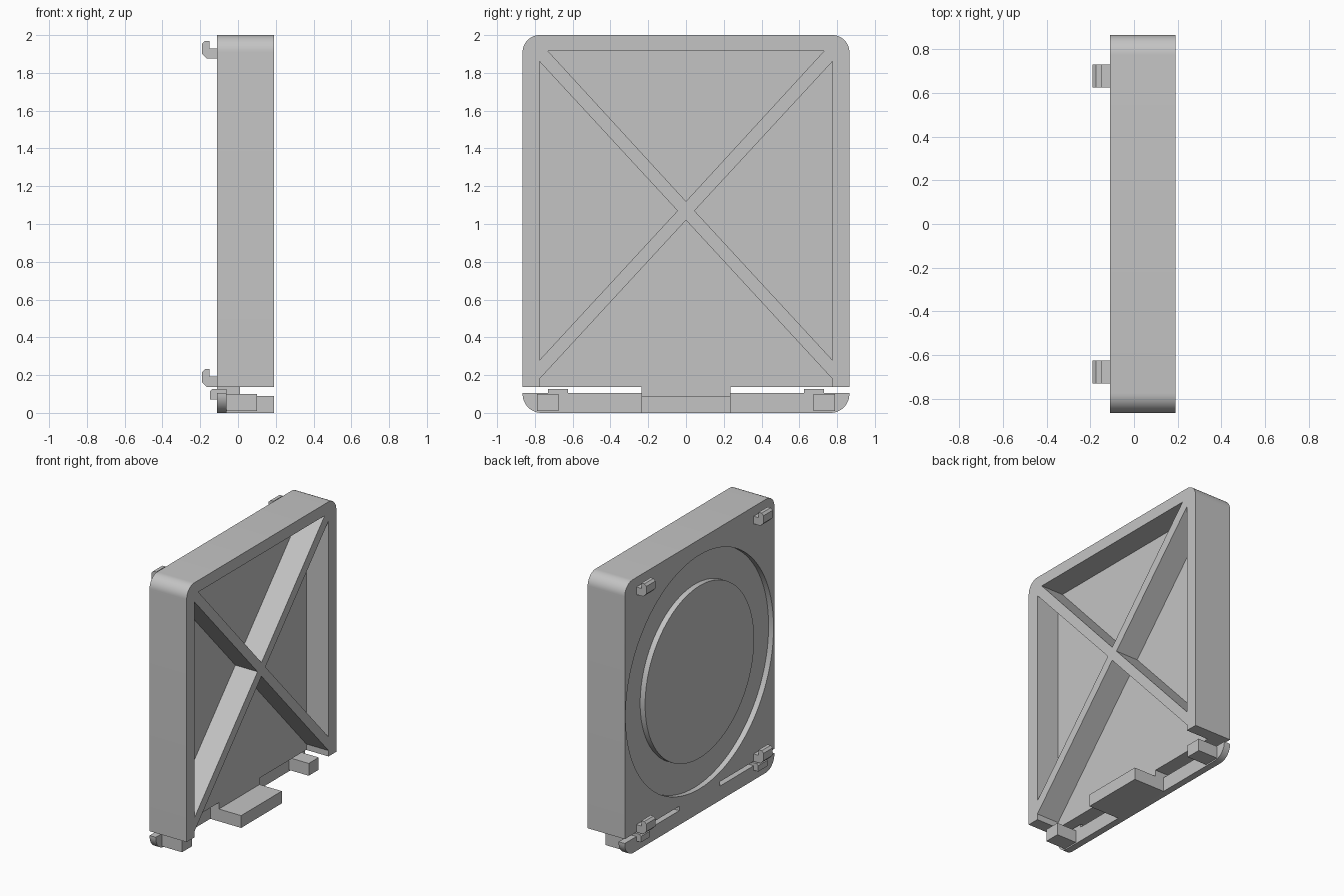
import bpy, bmesh, math
from mathutils import Vector

cube = bpy.data.objects.get("Cube")
if cube:
    bpy.data.objects.remove(cube, do_unlink=True)

grey = bpy.data.materials.new("light grey plastic")
grey.use_nodes = True
GREY = (0.55, 0.55, 0.55, 1)
grey.diffuse_color = GREY
grey.node_tree.nodes["Principled BSDF"].inputs["Base Color"].default_value = GREY


def finish(name, bm):
    bmesh.ops.recalc_face_normals(bm, faces=bm.faces[:])
    mesh = bpy.data.meshes.new(name)
    bm.to_mesh(mesh)
    bm.free()
    mesh.materials.append(grey)
    ob = bpy.data.objects.new(name, mesh)
    bpy.context.collection.objects.link(ob)
    return ob


def prism(name, points, low, high, axis="x"):
    """Extrude a (y, z) profile along x, or an (x, z) profile along y."""
    bm = bmesh.new()
    place = (lambda a, b: (low, a, b)) if axis == "x" else (lambda a, b: (a, low, b))
    face = bm.faces.new([bm.verts.new(place(a, b)) for a, b in points])
    moved = bmesh.ops.extrude_face_region(bm, geom=[face])["geom"]
    step = Vector((high - low, 0, 0) if axis == "x" else (0, high - low, 0))
    bmesh.ops.translate(bm, vec=step, verts=[v for v in moved if isinstance(v, bmesh.types.BMVert)])
    return finish(name, bm)


def rect(a0, a1, b0, b1):
    return [(a0, b0), (a1, b0), (a1, b1), (a0, b1)]


def arc(cy, cz, r, start, steps=12):
    angles = [math.radians(start + 90 * i / steps) for i in range(steps + 1)]
    return [(cy + r * math.cos(t), cz + r * math.sin(t)) for t in angles]


def ring(name, inner, outer, cz, x0, x1, count=96):
    """Annular solid around the x axis."""
    bm = bmesh.new()
    section = [(inner, x0), (outer, x0), (outer, x1), (inner, x1)]
    loops = []
    for i in range(count):
        t = 2 * math.pi * i / count
        loops.append([bm.verts.new((x, r * math.cos(t), cz + r * math.sin(t))) for r, x in section])
    for i in range(count):
        a, b = loops[i], loops[(i + 1) % count]
        for k in range(4):
            n = (k + 1) % 4
            bm.faces.new((a[k], a[n], b[n], b[k]))
    return finish(name, bm)


def select_only(ob):
    bpy.ops.object.select_all(action="DESELECT")
    ob.select_set(True)
    bpy.context.view_layer.objects.active = ob


def cut(ob, cutter):
    mod = ob.modifiers.new("cut", "BOOLEAN")
    mod.operation = "DIFFERENCE"
    mod.solver = "EXACT"
    mod.object = cutter
    select_only(ob)
    bpy.ops.object.modifier_apply(modifier=mod.name)
    bpy.data.objects.remove(cutter, do_unlink=True)


BACK, FLOOR, FRONT = -0.11, 0.01, 0.19
EDGE, RIM, NECK = 0.865, 0.775, 0.235
BAR_TOP, BODY_BOTTOM = 0.105, 0.137

# Rounded panel outline with a slot on each side above the bottom bar
half = arc(EDGE - 0.1, 0.1, 0.1, -90)
half += [(EDGE, BAR_TOP), (NECK, BAR_TOP), (NECK, BODY_BOTTOM), (EDGE, BODY_BOTTOM)]
half += arc(EDGE - 0.09, 1.91, 0.09, 0)
panel = prism("panel", half + [(-y, z) for y, z in reversed(half)], BACK, FRONT)

# Pockets between the crossed ribs; the lowest one stops at the centre foot
pockets = [
    [(-0.73, 1.915), (0, 1.12), (0.73, 1.915)],
    [(RIM, 1.86), (0.045, 1.07), (RIM, 0.28)],
    [(-RIM, 1.86), (-0.045, 1.07), (-RIM, 0.28)],
    [(0, 1.02), (RIM, 0.18), (RIM, 0.09), (-RIM, 0.09), (-RIM, 0.18)],
]
for points in pockets:
    cut(panel, prism("pocket_cutter", points, FLOOR, 0.4))

# Thin bottom bar on each side of the neck
for s in (-1, 1):
    cut(panel, prism("bar_cutter", rect(s * NECK, s, -0.1, 0.12), -0.06, 0.4))

# Circular groove in the back
cut(panel, ring("groove_cutter", 0.63, 0.855, 1.03, -0.2, -0.07))
select_only(panel)
bpy.ops.object.shade_smooth_by_angle(angle=math.radians(30))

# Hooks, clips and tabs in mirrored pairs
hook = [(BACK, 1.875), (-0.165, 1.875), (-0.19, 1.90), (-0.19, 1.955),
        (-0.175, 1.97), (-0.15, 1.97), (-0.15, 1.93), (BACK, 1.93)]
clip = [(-0.06, BAR_TOP), (-0.06, 0.127), (-0.135, 0.127), (-0.147, 0.115),
        (-0.147, 0.072), (BACK, 0.072), (BACK, BAR_TOP)]
for side, s in (("left", -1), ("right", 1)):
    y0, y1 = sorted((s * 0.625, s * 0.73))
    for level, drop in (("upper", 0), ("lower", 1.738)):
        prism(f"{level}_hook_{side}", [(x, z - drop) for x, z in hook], y0, y1, "y")
    prism(f"clip_{side}", clip, y0, y1, "y")
    t0, t1 = sorted((s * 0.675, s * 0.79))
    prism(f"tab_{side}", rect(-0.06, 0.10, 0.01, 0.10), t0, t1, "y")
